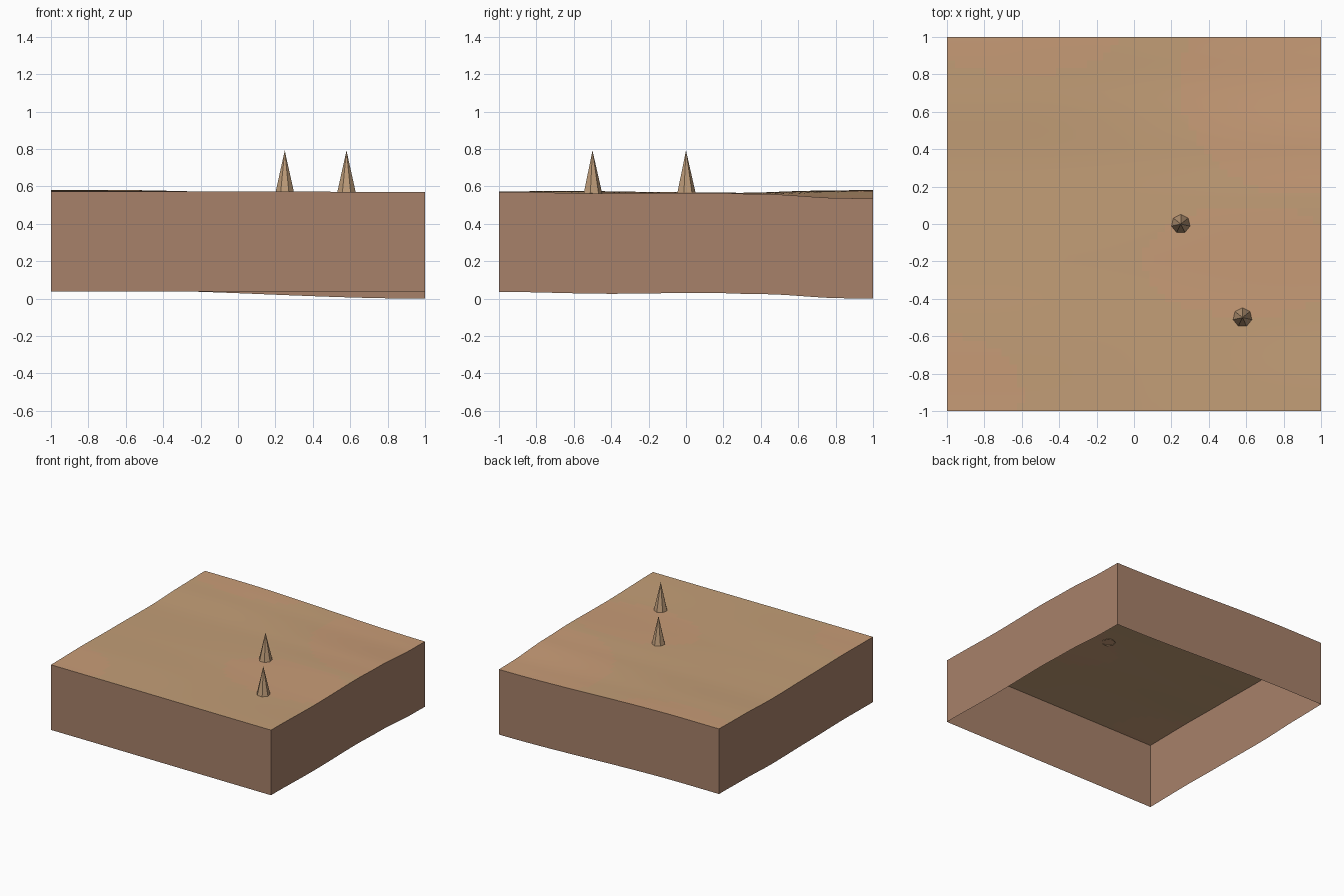
import bpy
import bmesh
import math

cube = bpy.data.objects.get("Cube")
if cube:
    bpy.data.objects.remove(cube, do_unlink=True)

GRID = 48       # cells along each side
DEPTH = 0.535   # skirt height


def material(name, rgb):
    linear = [((c / 255 + 0.055) / 1.055) ** 2.4 for c in rgb] + [1]
    mat = bpy.data.materials.new(name)
    mat.use_nodes = True
    mat.diffuse_color = linear
    mat.node_tree.nodes["Principled BSDF"].inputs["Base Color"].default_value = linear
    return mat


sand = material("sand", (195, 158, 119))
warm_sand = material("warm sand", (200, 156, 119))
earth = material("brown earth", (167, 129, 106))
stone = material("tan stone", (190, 156, 121))

# Edge height profiles, as (y, z)
LEFT = [(-1, 0.573), (-0.6, 0.576), (-0.2, 0.571), (0.3, 0.566), (0.7, 0.577), (1, 0.581)]
RIGHT = [(-1, 0.571), (-0.4, 0.561), (0.1, 0.566), (0.4, 0.559), (0.85, 0.537), (1, 0.535)]


def ease(t):
    return t * t * (3 - 2 * t)


def profile(points, y):
    for (y0, z0), (y1, z1) in zip(points, points[1:]):
        if y <= y1 + 1e-6:
            return z0 + (z1 - z0) * ease((y - y0) / (y1 - y0))
    return points[-1][1]


def ground(x, y):
    blend = ease(min(1, max(0, (x + 0.7) / 1.7)))
    return profile(LEFT, y) * (1 - blend) + profile(RIGHT, y) * blend


def finish(name, bm, mats):
    mesh = bpy.data.meshes.new(name)
    bm.to_mesh(mesh)
    bm.free()
    for mat in mats:
        mesh.materials.append(mat)
    obj = bpy.data.objects.new(name, mesh)
    bpy.context.collection.objects.link(obj)
    return obj


# Rolling ground surface with warmer patches (centre and radii)
PATCHES = [(0.6, -0.2, 0.55, 0.3), (0.9, 0.75, 0.65, 0.6),
           (-1, -0.9, 0.4, 0.3), (-0.6, 1, 0.5, 0.2)]
bm = bmesh.new()
bmesh.ops.create_grid(bm, x_segments=GRID, y_segments=GRID, size=1)
for v in bm.verts:
    v.co.z = ground(v.co.x, v.co.y)
for f in bm.faces:
    c = f.calc_center_median()
    f.smooth = True
    f.material_index = int(any(
        math.hypot((c.x - px) / rx, (c.y - py) / ry) < 1 for px, py, rx, ry in PATCHES))
finish("ground_surface", bm, [sand, warm_sand])

# Skirt walls that follow the ground edge, open underneath
bm = bmesh.new()
steps = [-1 + 2 * i / GRID for i in range(GRID)]
rim = [(t, -1) for t in steps] + [(1, t) for t in steps]
rim += [(-t, 1) for t in steps] + [(-1, -t) for t in steps]
upper = [bm.verts.new((x, y, ground(x, y))) for x, y in rim]
lower = [bm.verts.new((x, y, ground(x, y) - DEPTH)) for x, y in rim]
for i in range(len(rim)):
    j = (i + 1) % len(rim)
    bm.faces.new((lower[i], lower[j], upper[j], upper[i]))
finish("skirt_walls", bm, [earth])

# Pointed stone spikes
for name, x, y in [("centre_spike", 0.25, 0), ("front_spike", 0.58, -0.5)]:
    bm = bmesh.new()
    bmesh.ops.create_cone(bm, cap_ends=False, segments=7, radius1=0.052, radius2=0, depth=0.23)
    bmesh.ops.remove_doubles(bm, verts=bm.verts, dist=0.0001)
    spike = finish(name, bm, [stone])
    spike.location = (x, y, 0.677)
